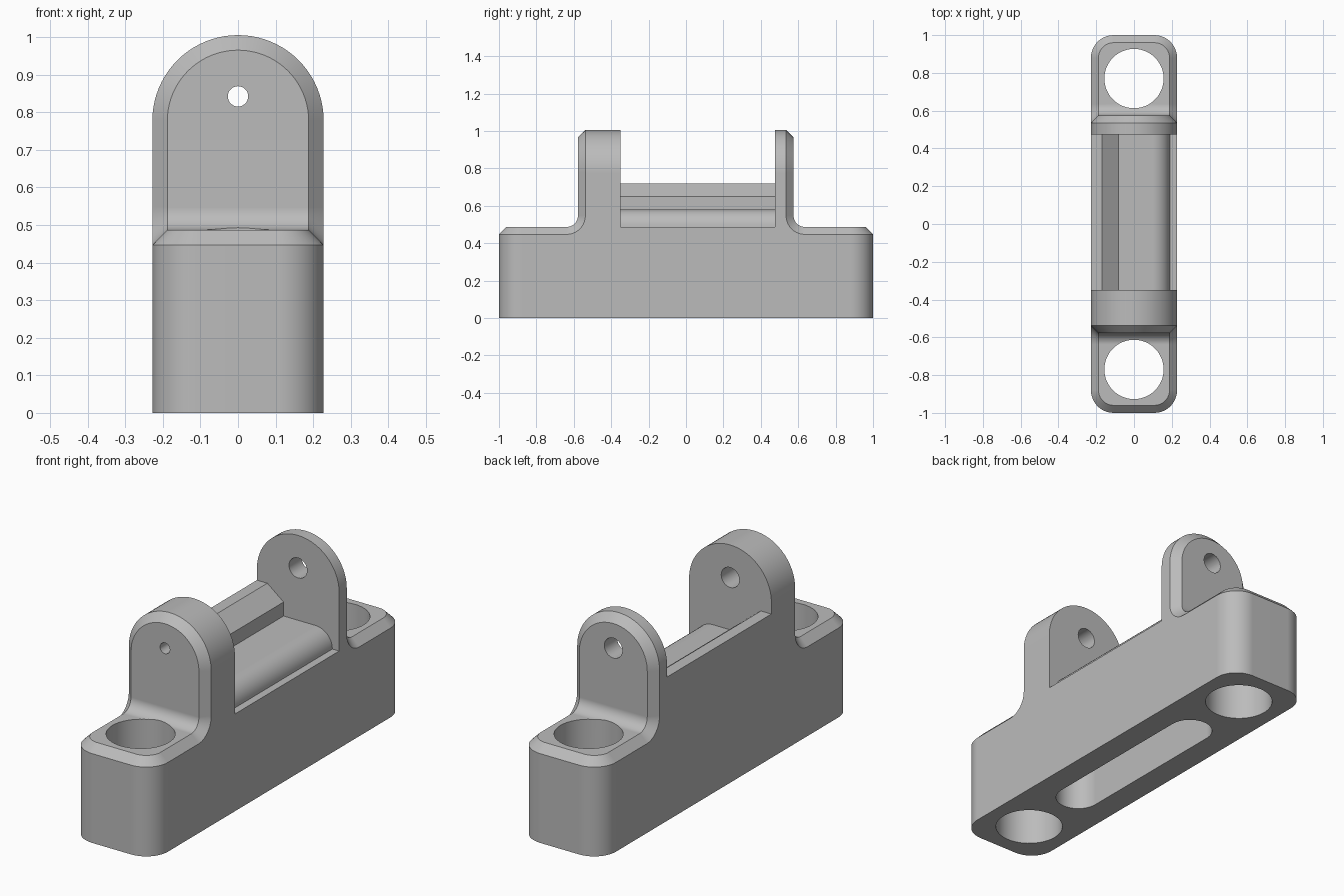
import bpy, bmesh
from math import sin, cos, pi
from mathutils import Vector

cube = bpy.data.objects.get("Cube")
if cube:
    bpy.data.objects.remove(cube, do_unlink=True)

W, H, C, R, FIL = 0.228, 0.487, 0.04, 0.12, 0.06   # half width, flange top, chamfer, corner, fillet
ARCH_Z, PIN_Z, HOLE_Y = 0.777, 0.842, 0.77

grey = bpy.data.materials.new("plain_grey")
grey.use_nodes = True
tone = (0.5, 0.5, 0.5, 1)
grey.diffuse_color = tone
grey.node_tree.nodes["Principled BSDF"].inputs["Base Color"].default_value = tone


def make_object(name, bm):
    bmesh.ops.remove_doubles(bm, verts=bm.verts, dist=1e-5)
    bmesh.ops.recalc_face_normals(bm, faces=bm.faces)
    mesh = bpy.data.meshes.new(name)
    bm.to_mesh(mesh)
    bm.free()
    mesh.materials.append(grey)
    obj = bpy.data.objects.new(name, mesh)
    bpy.context.collection.objects.link(obj)
    return obj


bm = bmesh.new()


def face(points):
    """Add a face, skipping points that coincide with the one before."""
    pts = [Vector(p) for p in points]
    pts = [p for i, p in enumerate(pts) if (p - pts[i - 1]).length > 1e-6]
    if len(pts) > 2:
        bm.faces.new([bm.verts.new(p) for p in pts])


def flip(p):
    return (-p[0], p[1], p[2])


def both(points):
    """Add a face and its mirror image across x."""
    face(points)
    face([flip(p) for p in points])


# Bed cross-section: stepped rest on one side, rounded shoulder on the other
shoulder = 0.093
bed = [(-W, 0.72), (-0.17, 0.72), (-0.08, 0.65), (-0.08, H + shoulder)]
bed += [(0.097 + shoulder * sin(k * pi / 20), H + shoulder * cos(k * pi / 20)) for k in range(11)]
bed.append((W, H))


def build_end(sign, ear_out, ear_in):
    """Flange, fillet and arched ear, as one outline bent along the end's profile."""
    flat = 1 - ear_out - FIL
    bend_len = FIL * pi / 2
    arch_s = flat + bend_len + ARCH_Z - H - FIL

    def bent(x, s, depth):
        if s <= flat:
            t, z = 1 - s, H - depth
        elif s < flat + bend_len:
            a = (s - flat) / FIL
            t = ear_out + FIL - (FIL + depth) * sin(a)
            z = H + FIL - (FIL + depth) * cos(a)
        else:
            t, z = ear_out - depth, H + FIL + s - flat - bend_len
        return (x, sign * t, z)

    def outline(inset, depth):
        r, w, arch_r = R - inset, W - inset, W - inset
        pts = [(W - R + r * sin(k * pi / 20), R - r * cos(k * pi / 20)) for k in range(11)]
        pts += [(w, flat + bend_len * k / 10) for k in range(11)]
        pts += [(arch_r * cos(k * pi / 40), arch_s + arch_r * sin(k * pi / 40)) for k in range(21)]
        return [bent(x, s, depth) for x, s in pts]

    inner, outer = outline(C, 0), outline(0, C)
    for i in range(len(inner) - 1):
        a, b = inner[i], inner[i + 1]
        face([a, b, flip(b), flip(a)])
        both([a, b, outer[i + 1], outer[i]])
    face([inner[0], flip(inner[0]), flip(outer[0]), outer[0]])

    # Outside walls of the flange
    corner = outer[:11]
    foot = [(p[0], p[1], 0) for p in corner]
    for i in range(10):
        both([corner[i], corner[i + 1], foot[i + 1], foot[i]])
    face([corner[0], flip(corner[0]), flip(foot[0]), foot[0]])

    # Rim and inside face of the ear
    arch = outer[22:]
    back = [(p[0], sign * ear_in, p[2]) for p in arch]
    for i in range(len(arch) - 1):
        both([arch[i], arch[i + 1], back[i + 1], back[i]])
    face(back + [flip(p) for p in reversed(back)] + [(x, sign * ear_in, z) for x, z in bed])

    side = [foot[-1]] + outer[10:23] + [back[0]]
    return foot, side


FRONT_IN, REAR_IN = 0.35, 0.475
foot_f, side_f = build_end(-1, 0.578, FRONT_IN)
foot_r, side_r = build_end(1, 0.575, REAR_IN)

# Long side walls, underside and bed
for mirror, bed_z in ((lambda p: p, H), (flip, bed[0][1])):
    wall = side_f + [(W, -FRONT_IN, bed_z), (W, REAR_IN, bed_z)] + side_r[::-1]
    face([mirror(p) for p in wall])
right_foot = foot_f + foot_r[::-1]
face(right_foot + [flip(p) for p in reversed(right_foot)])
for (x0, z0), (x1, z1) in zip(bed, bed[1:]):
    face([(x0, -FRONT_IN, z0), (x1, -FRONT_IN, z1), (x1, REAR_IN, z1), (x0, REAR_IN, z0)])
body = make_object("bracket_body", bm)


def prism(name, outline, start, end):
    """Closed solid from an outline, swept from a start offset to an end offset."""
    b = bmesh.new()
    lo = [b.verts.new(p + Vector(start)) for p in outline]
    hi = [b.verts.new(p + Vector(end)) for p in outline]
    b.faces.new(lo)
    b.faces.new(hi)
    for i in range(len(lo)):
        b.faces.new([lo[i - 1], lo[i], hi[i], hi[i - 1]])
    obj = make_object(name, b)
    obj.hide_render = True
    return obj


def circle(r, upright, n=48):
    pts = [(r * cos(2 * pi * k / n), r * sin(2 * pi * k / n)) for k in range(n)]
    return [Vector((x, 0, y)) if upright else Vector((x, y, 0)) for x, y in pts]


# Cutters: bolt holes, underside slot, stepped pin bore
slot_r, slot_y = 0.105, 0.41
ends = [(slot_y, 0), (-slot_y, pi)]
slot = [Vector((slot_r * cos(a + k * pi / 20), y + slot_r * sin(a + k * pi / 20), 0))
        for y, a in ends for k in range(21)]
cutters = [
    prism("front_bolt_cutter", circle(0.157, False), (0, -HOLE_Y, -0.1), (0, -HOLE_Y, 0.6)),
    prism("rear_bolt_cutter", circle(0.157, False), (0, HOLE_Y, -0.1), (0, HOLE_Y, 0.6)),
    prism("slot_cutter", slot, (0, 0, -0.1), (0, 0, 0.4)),
    prism("pin_bore_cutter", circle(0.05, True), (0, -0.5, PIN_Z), (0, 0.7, PIN_Z)),
    prism("pin_tip_cutter", circle(0.027, True), (0, -0.7, PIN_Z), (0, -0.4, PIN_Z)),
]

bpy.ops.object.select_all(action="DESELECT")
bpy.context.view_layer.objects.active = body
body.select_set(True)
for cutter in cutters:
    mod = body.modifiers.new(cutter.name, "BOOLEAN")
    mod.operation, mod.solver, mod.object = "DIFFERENCE", "EXACT", cutter
    bpy.ops.object.modifier_apply(modifier=mod.name)
    bpy.data.objects.remove(cutter, do_unlink=True)

# Smooth rounds, crisp edges and flat-looking planes
bpy.ops.object.shade_smooth_by_angle(angle=pi / 6)
normals = body.modifiers.new("flat_planes", "WEIGHTED_NORMAL")
normals.keep_sharp = True
